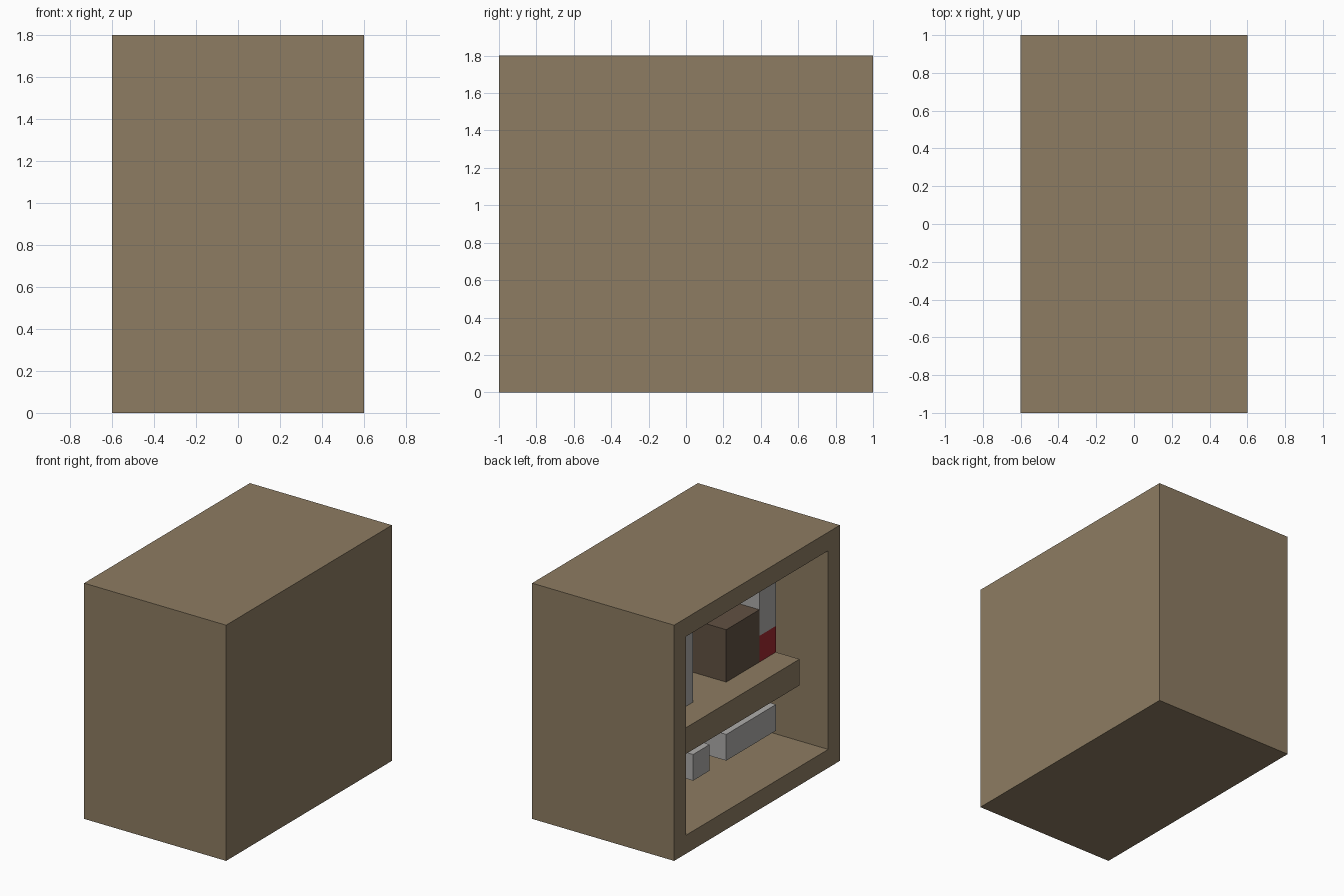
import bpy, bmesh
from mathutils import Vector

cube = bpy.data.objects.get("Cube")
if cube:
    bpy.data.objects.remove(cube, do_unlink=True)


def material(name, srgb):
    lin = [(c / 255 / 12.92) if c < 10 else ((c / 255 + 0.055) / 1.055) ** 2.4 for c in srgb]
    m = bpy.data.materials.new(name)
    m.use_nodes = True
    m.diffuse_color = (*lin, 1)
    m.node_tree.nodes["Principled BSDF"].inputs["Base Color"].default_value = (*lin, 1)
    return m


tan = material("tan wood", (141, 124, 98))
brown = material("dark brown", (97, 81, 66))
grey = material("light grey", (174, 172, 170))
red = material("red", (158, 42, 48))


def finish(bm, name, mat):
    mesh = bpy.data.meshes.new(name)
    bm.to_mesh(mesh)
    bm.free()
    mesh.materials.append(mat)
    obj = bpy.data.objects.new(name, mesh)
    bpy.context.collection.objects.link(obj)
    return obj


def box(name, mat, x, y, z):
    """Axis-aligned block from (min, max) ranges."""
    bm = bmesh.new()
    bmesh.ops.create_cube(bm, size=1)
    for v in bm.verts:
        v.co = Vector([(a + b) / 2 + c * (b - a) for (a, b), c in zip((x, y, z), v.co)])
    return finish(bm, name, mat)


# Cabinet shell: solid block whose -x side is inset and pushed inward
bm = bmesh.new()
bmesh.ops.create_cube(bm, size=1)
for v in bm.verts:
    v.co = Vector((v.co.x * 1.2, v.co.y * 2, v.co.z * 1.8 + 0.9))
bm.normal_update()
side = min(bm.faces, key=lambda f: f.calc_center_median().x)
bmesh.ops.inset_individual(bm, faces=[side], thickness=0.2)
inner = bmesh.ops.extrude_discrete_faces(bm, faces=[side])["faces"][0]
bmesh.ops.translate(bm, verts=inner.verts, vec=(1.0, 0, 0))
bmesh.ops.recalc_face_normals(bm, faces=bm.faces)
finish(bm, "cabinet_shell", tan)

# Shelf board across the inside
box("shelf", tan, (-0.4, 0.4), (-0.8, 0.8), (0.6, 0.8))

# Items on the shelf
box("brown_crate", brown, (-0.2, 0.4), (-0.6, -0.2), (0.8, 1.2))
box("red_base", red, (-0.2, 0.4), (-0.8, -0.6), (0.8, 1.0))
box("grey_column", grey, (-0.2, 0.4), (-0.8, -0.6), (1.0, 1.4))
box("grey_upright", grey, (-0.2, 0.4), (0.2, 0.4), (0.8, 1.4))

# Items on the floor of the cabinet
box("long_grey_box", grey, (-0.2, 0.4), (-0.8, -0.2), (0.2, 0.4))
box("small_grey_box", grey, (-0.2, 0.4), (0.0, 0.2), (0.2, 0.4))
